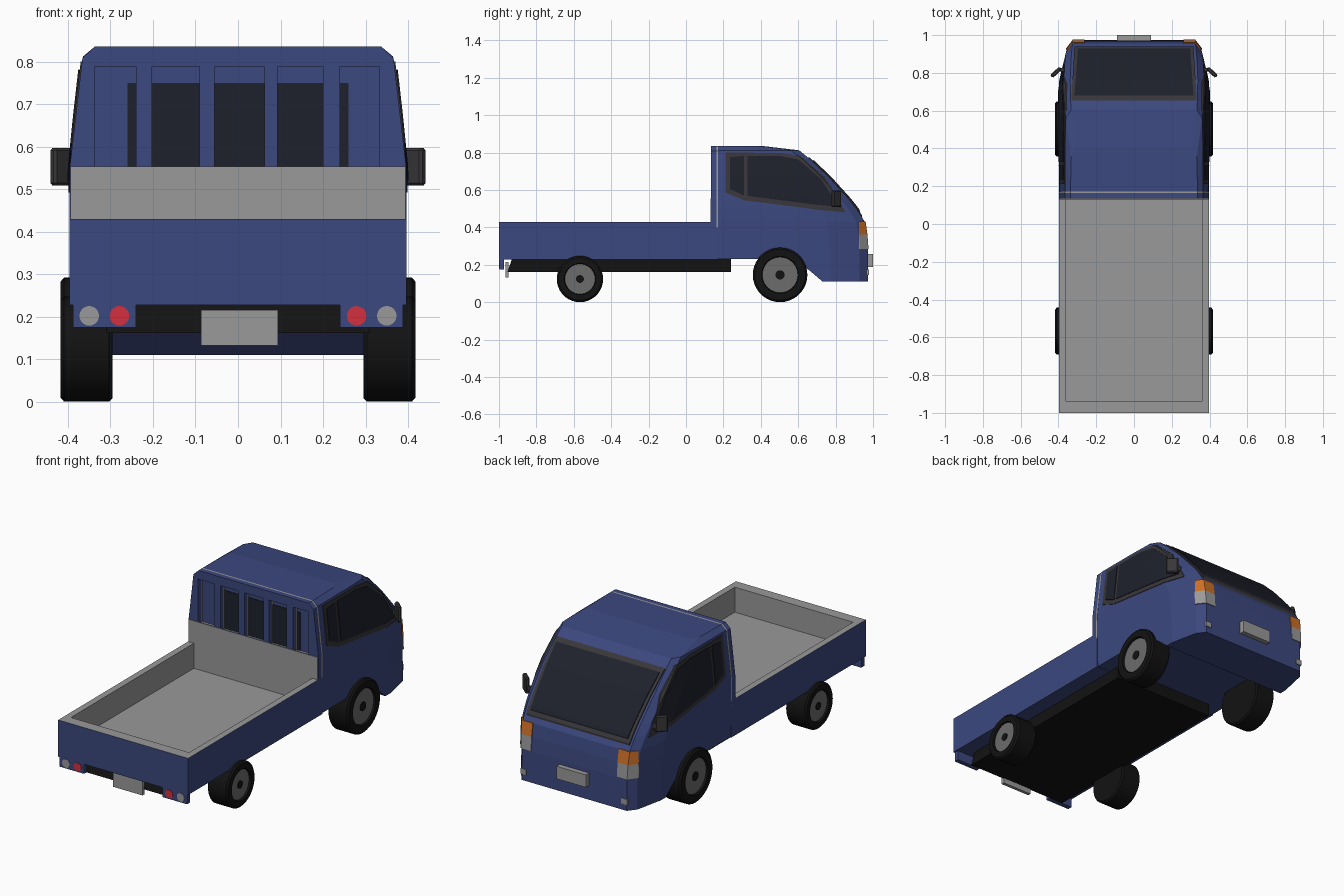
import bpy, bmesh, math
from mathutils import Matrix

if "Cube" in bpy.data.objects:
    bpy.data.objects.remove(bpy.data.objects["Cube"])


def material(name, rgb):
    m = bpy.data.materials.new(name)
    m.diffuse_color = (*rgb, 1)
    m.use_nodes = True
    m.node_tree.nodes["Principled BSDF"].inputs["Base Color"].default_value = m.diffuse_color
    return m


BLUE = material("blue_paint", (0.045, 0.065, 0.21))
GREY = material("grey_metal", (0.32, 0.32, 0.32))
HUB = material("hub_grey", (0.15, 0.15, 0.15))
BLACK = material("black_rubber", (0.006, 0.006, 0.006))
TRIM = material("dark_trim", (0.04, 0.037, 0.04))
GLASS = material("dark_glass", (0.013, 0.015, 0.025))
ORANGE = material("orange_lens", (0.6, 0.16, 0.02))
RED = material("red_lens", (0.65, 0.03, 0.05))


def make(name, verts, faces, mat):
    bm = bmesh.new()
    vs = [bm.verts.new(v) for v in verts]
    for f in faces:
        bm.faces.new([vs[i] for i in f])
    bmesh.ops.remove_doubles(bm, verts=bm.verts, dist=1e-5)
    bmesh.ops.recalc_face_normals(bm, faces=bm.faces)
    me = bpy.data.meshes.new(name)
    bm.to_mesh(me)
    bm.free()
    me.materials.append(mat)
    ob = bpy.data.objects.new(name, me)
    bpy.context.collection.objects.link(ob)
    return ob


def loft(name, rings, mat):
    """Skin equal-length closed rings and cap both ends."""
    n, k = len(rings[0]), len(rings)
    faces = [(r * n + i, r * n + (i + 1) % n, (r + 1) * n + (i + 1) % n, (r + 1) * n + i)
             for r in range(k - 1) for i in range(n)]
    faces += [tuple(range(n)), tuple(range((k - 1) * n, k * n))]
    return make(name, [v for r in rings for v in r], faces, mat)


def prism(name, pts, axis, a, b, mat):
    """Extrude a 2D outline along an axis from a to b."""
    put = {'x': lambda p, t: (t, p[0], p[1]), 'y': lambda p, t: (p[0], t, p[1]),
           'z': lambda p, t: (p[0], p[1], t)}[axis]
    return loft(name, [[put(p, t) for p in pts] for t in (a, b)], mat)


def box(name, x, y, z, mat):
    return prism(name, [(x[0], y[0]), (x[1], y[0]), (x[1], y[1]), (x[0], y[1])], 'z', z[0], z[1], mat)


def boolean(ob, tool, op):
    mod = ob.modifiers.new("cut", 'BOOLEAN')
    mod.object, mod.operation, mod.solver = tool, op, 'EXACT'
    dg = bpy.context.evaluated_depsgraph_get()
    me = bpy.data.meshes.new_from_object(ob.evaluated_get(dg))
    ob.modifiers.clear()
    mat = ob.data.materials[0]
    ob.data = me
    me.materials.clear()
    me.materials.append(mat)
    for p in me.polygons:
        p.material_index = 0
    bpy.data.objects.remove(tool)
    return ob


def disc(name, x, y, z, r, depth, axis, mat, n=24):
    c = (y, z) if axis == 'x' else (x, z)
    t = x if axis == 'x' else y
    pts = [(c[0] + r * math.cos(2 * math.pi * i / n), c[1] + r * math.sin(2 * math.pi * i / n)) for i in range(n)]
    return prism(name, pts, axis, t, t + depth, mat)


# Cab shell: horizontal sections (z, front y, half width, flat front half width)
SECTIONS = [(.11, .973, .388, .32), (.28, .972, .393, .32), (.36, .966, .395, .322), (.43, .956, .396, .325),
            (.497, .914, .396, .33), (.55, .872, .394, .333), (.668, .765, .382, .338),
            (.765, .662, .371, .336), (.812, .605, .365, .333), (.836, .40, .336, .31)]


def cab(name, off, mat):
    rings = []
    for z, yf, w, wf in SECTIONS:
        w, yf, wf = w + off, yf + off, wf + off
        mid = min(w - .004, wf + .035)
        half = [(w, .172), (w, yf - .2), (mid, yf - .045), (wf, yf)]
        rings.append([(x, y, z + off) for x, y in half] + [(-x, y, z + off) for x, y in reversed(half)])
    return loft(name, rings, mat)


body = cab("cab", 0, BLUE)
under = prism("under_cutter", [(0, 0), (0, .23), (.57, .23), (.66, .17), (.73, .11), (.73, 0)], 'x', -.6, .6, BLUE)
boolean(body, under, 'DIFFERENCE')


def panel(name, shape, off):
    """Keep only the part of a shape lying under a slightly enlarged cab skin."""
    return boolean(shape, cab("skin", off, BLUE), 'INTERSECT')


# Windscreen
panel("windscreen_frame", prism("windscreen_frame", [(-.315, .94), (.315, .94), (.332, .655), (-.332, .655)],
                                'z', .45, .9, TRIM), .004)
panel("windscreen_glass", prism("windscreen_glass", [(-.297, .93), (.297, .93), (.315, .68), (-.315, .68)],
                                'z', .46, .9, GLASS), .007)

# Door windows, lamps, mirrors
FRAME = [(.212, .80), (.50, .798), (.61, .782), (.74, .67), (.855, .48), (.70, .495), (.55, .515), (.31, .545), (.212, .585)]
QUARTER = [(.235, .775), (.31, .782), (.31, .57), (.235, .605)]
MAIN = [(.328, .782), (.50, .782), (.60, .763), (.72, .66), (.82, .51), (.70, .52), (.55, .54), (.328, .568)]
for s, side in ((1, "right"), (-1, "left")):
    for nm, pts, mat, off in (("door_frame", FRAME, TRIM, .003), ("quarter_glass", QUARTER, GLASS, .006),
                              ("door_glass", MAIN, GLASS, .006)):
        nm = f"{nm}_{side}"
        panel(nm, prism(nm, pts, 'x', s * .28, s * .5, mat), off)
    for nm, z, mat in (("indicator", (.362, .432), ORANGE), ("headlight", (.285, .362), GREY)):
        nm = f"{nm}_{side}"
        panel(nm, box(nm, sorted((s * .262, s * .5)), (.925, 1.1), z, mat), .004)
    box(f"fog_light_{side}", sorted((s * .29, s * .325)), (.95, .978), (.145, .175), GREY)
    mirror = box(f"mirror_{side}", (-.033, .033), (-.011, .011), (.508, .597), TRIM)
    mirror.matrix_world = Matrix.Translation((s * .413, .803, 0)) @ Matrix.Rotation(-s * math.radians(42), 4, 'Z')
    mirror.modifiers.new("soft_edge", 'BEVEL').width = .006
    box(f"mirror_arm_{side}", sorted((s * .34, s * .40)), (.808, .825), (.525, .55), TRIM)
box("front_plate", (-.09, .09), (.965, 1.0), (.188, .257), GREY)

# Rear guard with five openings, and the pale spacer behind it
half = [(.396, .40), (.396, .55), (.366, .808), (.336, .836)]
outline = half + [(-x, z) for x, z in reversed(half)]
OPENINGS = [(-.338, -.24), (-.202, -.09), (-.055, .062), (.093, .20), (.24, .332)]
for nm, y0, y1, mat in (("rear_guard", .135, .163, BLUE), ("guard_spacer", .163, .172, GREY)):
    guard = prism(nm, outline, 'y', y0, y1, mat)
    for a, b in OPENINGS:
        boolean(guard, box("opening_cutter", (a, b), (.1, .2), (.54, .788), BLUE), 'DIFFERENCE')
box("bulkhead_panel", (-.394, .394), (.131, .137), (.29, .553), GREY)
box("rear_window", (-.26, .26), (.169, .18), (.50, .75), GLASS)

# Load bed: blue outside, grey rim and liner
bed = box("load_bed", (-.396, .396), (-1, .172), (.228, .43), BLUE)
bed.data.materials.append(GREY)
bm = bmesh.new()
bm.from_mesh(bed.data)
top = max(bm.faces, key=lambda f: f.calc_center_median().z)
rim = bmesh.ops.inset_region(bm, faces=[top], thickness=.05)["faces"]
for v in top.verts:
    v.co.y = .15 if v.co.y > 0 else -.94
walls = bmesh.ops.extrude_face_region(bm, geom=[top])["geom"]
floor = [g for g in walls if isinstance(g, bmesh.types.BMFace)][0]
if top.is_valid:
    bm.faces.remove(top)
for v in floor.verts:
    v.co.z = .292
for f in set(rim) | {floor} | {f for v in floor.verts for f in v.link_faces}:
    f.material_index = 1
bmesh.ops.recalc_face_normals(bm, faces=bm.faces)
bm.to_mesh(bed.data)
bm.free()

# Chassis and tail fittings
prism("chassis", [(-.955, .162), (-.93, .232), (.24, .232), (.24, .162)], 'x', -.31, .31, BLACK)
box("rear_plate", (-.087, .094), (-.966, -.948), (.132, .216), GREY)
for s, side in ((1, "right"), (-1, "left")):
    box(f"tail_lamp_box_{side}", sorted((s * .24, s * .388)), (-.998, -.972), (.174, .23), BLUE)
    disc(f"brake_lamp_{side}", s * .279, -1.0, .202, .023, .01, 'y', RED)
    disc(f"reverse_lamp_{side}", s * .35, -1.0, .202, .023, .01, 'y', GREY)


# Wheels: lathed tyre with a recessed hub and dark centre cap
def wheel(name, s, y, r, n=36):
    prof = [(.295, 0), (.295, r - .008), (.303, r), (.409, r), (.418, r - .01), (.418, r * .68), (.404, r * .65), (.404, 0)]
    verts = [(s * x, y + q * math.cos(2 * math.pi * i / n), r + q * math.sin(2 * math.pi * i / n))
             for i in range(n) for x, q in prof]
    k = len(prof)
    faces = [(i * k + j, (i + 1) % n * k + j, (i + 1) % n * k + j + 1, i * k + j + 1)
             for i in range(n) for j in range(1, k - 2)]
    faces += [tuple(i * k + j for i in range(n)) for j in (1, k - 2)]
    tyre = make(f"{name}_tyre", verts, faces, BLACK)
    bpy.context.view_layer.objects.active = tyre
    tyre.select_set(True)
    bpy.ops.object.shade_smooth_by_angle(angle=math.radians(30))
    tyre.select_set(False)
    disc(f"{name}_hub", s * .40, y, r, r * .65, s * .008, 'x', HUB, n)
    disc(f"{name}_cap", s * .405, y, r, r * .17, s * .007, 'x', BLACK)


for s, side in ((1, "right"), (-1, "left")):
    wheel(f"front_wheel_{side}", s, .503, .146)
    wheel(f"rear_wheel_{side}", s, -.567, .124)
